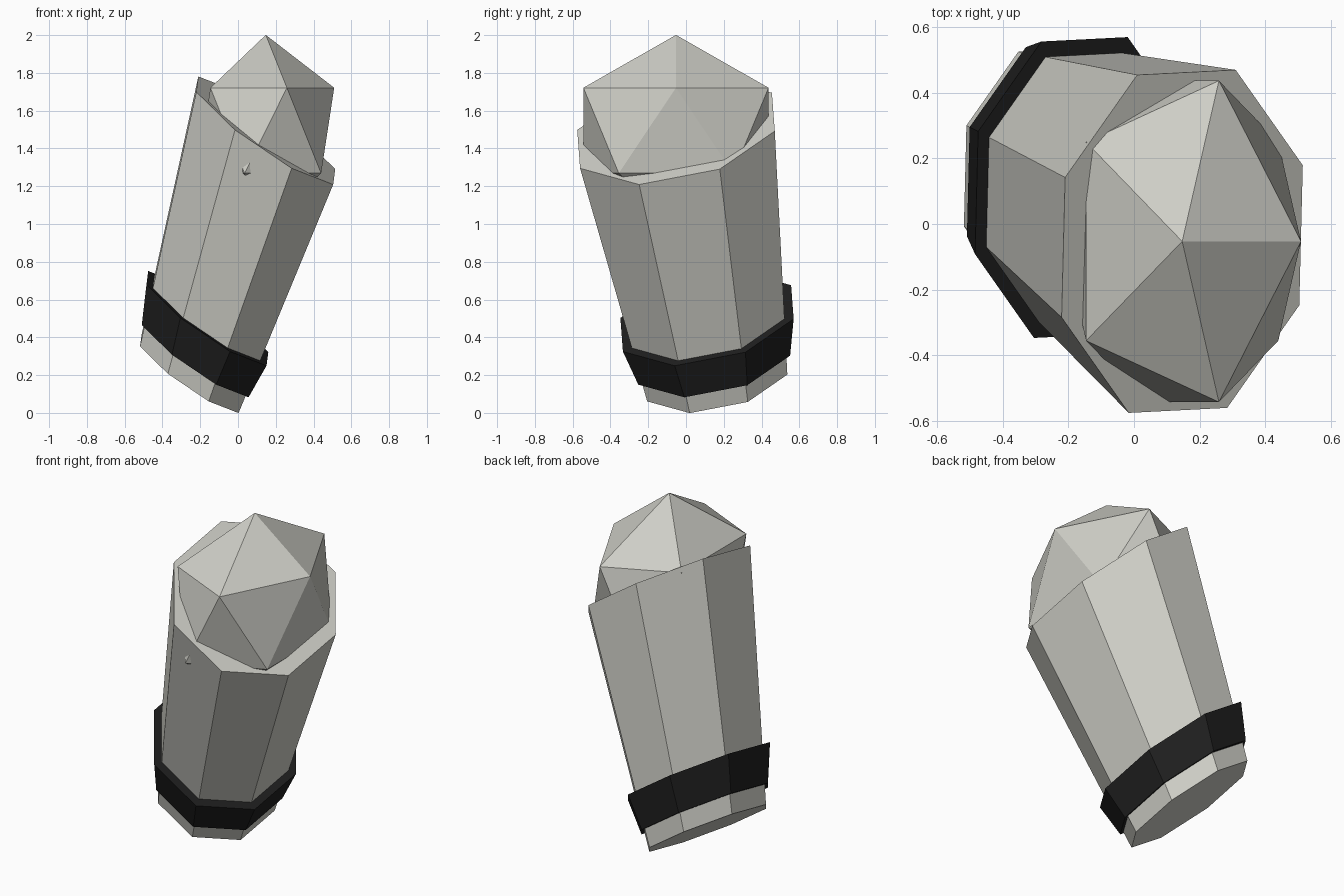
import bpy
import bmesh
from mathutils import Matrix, Vector

default = bpy.data.objects.get("Cube")
if default:
    bpy.data.objects.remove(default, do_unlink=True)


def make_material(name, color):
    mat = bpy.data.materials.new(name)
    mat.use_nodes = True
    mat.diffuse_color = (*color, 1)
    mat.node_tree.nodes["Principled BSDF"].inputs["Base Color"].default_value = (*color, 1)
    return mat


stone = make_material("pale_grey", (0.62, 0.62, 0.57))
black = make_material("black", (0.014, 0.014, 0.014))

# Skewed frame of the leaning sleeve: two cross-section axes, long axis, base
side = Vector((0.163, 0.523, -0.003))
back = Vector((-0.357, 0.195, 0.286))
lean = Vector((0.401, -0.213, 1.29))
base = Vector((-0.254, 0.16, 0.205))
frame = Matrix((side, back, lean)).transposed().to_4x4()
frame.translation = base


def finish(name, bm, mat):
    bmesh.ops.recalc_face_normals(bm, faces=bm.faces)
    mesh = bpy.data.meshes.new(name)
    bm.to_mesh(mesh)
    bm.free()
    mesh.materials.append(mat)
    obj = bpy.data.objects.new(name, mesh)
    bpy.context.collection.objects.link(obj)
    return obj


def octagonal_section(name, start, end, radius_start, radius_end, mat):
    """Tapered eight-sided solid between two positions along the lean axis."""
    bm = bmesh.new()
    place = frame @ Matrix.Translation((0, 0, (start + end) / 2))
    bmesh.ops.create_cone(bm, cap_ends=True, segments=8, radius1=radius_start,
                          radius2=radius_end, depth=end - start, matrix=place)
    return finish(name, bm, mat)


# Sleeve and the flared band round its narrow end
octagonal_section("sleeve", 0, 1, 0.72, 1, stone)
octagonal_section("band", 0.078, 0.229, 0.78, 0.877, black)

# Faceted ball set in the wide end
bm = bmesh.new()
bmesh.ops.create_icosphere(bm, subdivisions=1, radius=1)
bm.transform(Matrix.Translation(base + lean) @ Matrix.Diagonal((0.405, 0.576, 0.506, 1)))
finish("faceted_ball", bm, stone)
